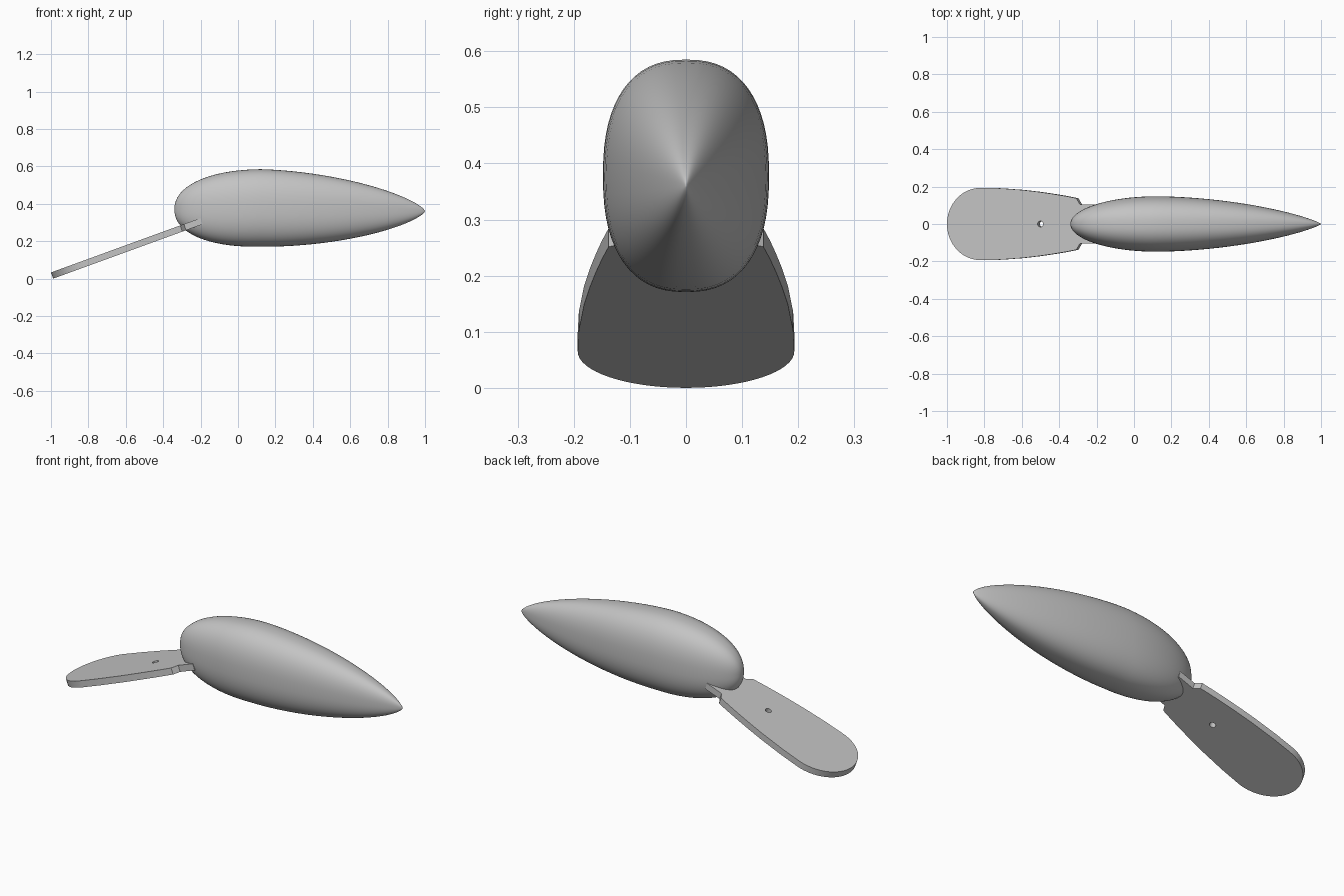
import bpy, bmesh
from math import sin, cos, pi, radians, copysign
from mathutils import Matrix, Vector

if "Cube" in bpy.data.objects:
    bpy.data.objects.remove(bpy.data.objects["Cube"])

# One plain grey for everything
grey = bpy.data.materials.new("plain_grey")
grey.use_nodes = True
colour = (0.55, 0.55, 0.55, 1)
grey.diffuse_color = colour
grey.node_tree.nodes["Principled BSDF"].inputs["Base Color"].default_value = colour


def finish(obj, angle):
    bpy.ops.object.select_all(action='DESELECT')
    obj.select_set(True)
    bpy.context.view_layer.objects.active = obj
    bpy.ops.object.shade_smooth_by_angle(angle=radians(angle))


# Body: teardrop loft along x with rounded-oval sections
WIDEST, NOSE, TAIL = 0.12, -0.34, 1.0
HALF_W, HALF_H, MID_Z = 0.148, 0.207, 0.378
SIDES, STEPS = 64, 24


def spow(v, p):
    return copysign(abs(v) ** p, v)


def section(x):
    """Half width, half height and centre height at x."""
    if x < WIDEST:
        u = (WIDEST - x) / (WIDEST - NOSE)
        w = max(0, 1 - u ** 2) ** 0.5
        h = max(0, 1 - u ** 2.2) ** 0.455
        return HALF_W * w, HALF_H * h, MID_Z - 0.008 * u
    u = (x - WIDEST) / (TAIL - WIDEST)
    k = max(0, 1 - u ** 1.8)
    return HALF_W * k ** 0.8, HALF_H * k ** 0.7, MID_Z - 0.017 * u


def ring(bm, x):
    w, h, z = section(x)
    angles = [2 * pi * i / SIDES for i in range(SIDES)]
    return [bm.verts.new((x, w * spow(cos(a), 0.83), z + h * spow(sin(a), 0.83)))
            for a in angles]


bm = bmesh.new()
quarter = [pi / 2 * i / STEPS for i in range(STEPS)]
xs = [WIDEST - (WIDEST - NOSE) * sin(a) for a in reversed(quarter)]
xs += [WIDEST + (TAIL - WIDEST) * sin(a) for a in quarter[1:]]
rings = [ring(bm, x) for x in xs]
nose = bm.verts.new((NOSE, 0, section(NOSE)[2]))
tail = bm.verts.new((TAIL, 0, section(TAIL)[2]))
for i in range(SIDES):
    j = (i + 1) % SIDES
    for a, b in zip(rings, rings[1:]):
        bm.faces.new((a[i], a[j], b[j], b[i]))
    bm.faces.new((nose, rings[0][j], rings[0][i]))
    bm.faces.new((tail, rings[-1][i], rings[-1][j]))
bmesh.ops.recalc_face_normals(bm, faces=bm.faces)
mesh = bpy.data.meshes.new("body")
bm.to_mesh(mesh)
bm.free()
body = bpy.data.objects.new("body", mesh)
bpy.context.collection.objects.link(body)
mesh.materials.append(grey)
finish(body, 60)

# Diving lip: tilted plate with round end, notched neck and a small hole
TILT, THICK, LIP_W, ROUND = radians(20), 0.035, 0.193, 0.19
side = [(ROUND * (1 - cos(a)), LIP_W * sin(a))
        for a in [pi / 2 * i / 16 for i in range(17)]]
side += [(0.3, 0.191), (0.43, 0.182), (0.52, 0.172), (0.6, 0.161), (0.67, 0.15),
         (0.735, 0.138), (0.756, 0.105), (0.85, 0.105)]
outline = side + [(s, -w) for s, w in reversed(side[1:])]
hole = [(0.532 + 0.016 * cos(a), 0.016 * sin(a))
        for a in [2 * pi * i / 24 for i in range(24)]]

curve = bpy.data.curves.new("diving_lip", 'CURVE')
curve.dimensions = '2D'
curve.fill_mode = 'BOTH'
curve.extrude = THICK / 2
for loop in (outline, hole):
    spline = curve.splines.new('POLY')
    spline.points.add(len(loop) - 1)
    for p, (s, w) in zip(spline.points, loop):
        p.co = (s, w, 0, 1)
    spline.use_cyclic_u = True
lip = bpy.data.objects.new("diving_lip", curve)
bpy.context.collection.objects.link(lip)
bpy.ops.object.select_all(action='DESELECT')
lip.select_set(True)
bpy.context.view_layer.objects.active = lip
bpy.ops.object.convert(target='MESH')
lip = bpy.context.view_layer.objects.active

# Tilt the plate so its lower tip edge rests on the ground
bm = bmesh.new()
bm.from_mesh(lip.data)
bmesh.ops.remove_doubles(bm, verts=bm.verts, dist=0.0001)
place = (Matrix.Translation(Vector((-1 + THICK * sin(TILT), 0, 0)))
         @ Matrix.Rotation(-TILT, 4, 'Y')
         @ Matrix.Translation(Vector((0, 0, THICK / 2))))
bmesh.ops.transform(bm, matrix=place, verts=bm.verts)
bmesh.ops.recalc_face_normals(bm, faces=bm.faces)
bm.to_mesh(lip.data)
bm.free()
lip.data.materials.clear()
lip.data.materials.append(grey)
finish(lip, 30)
